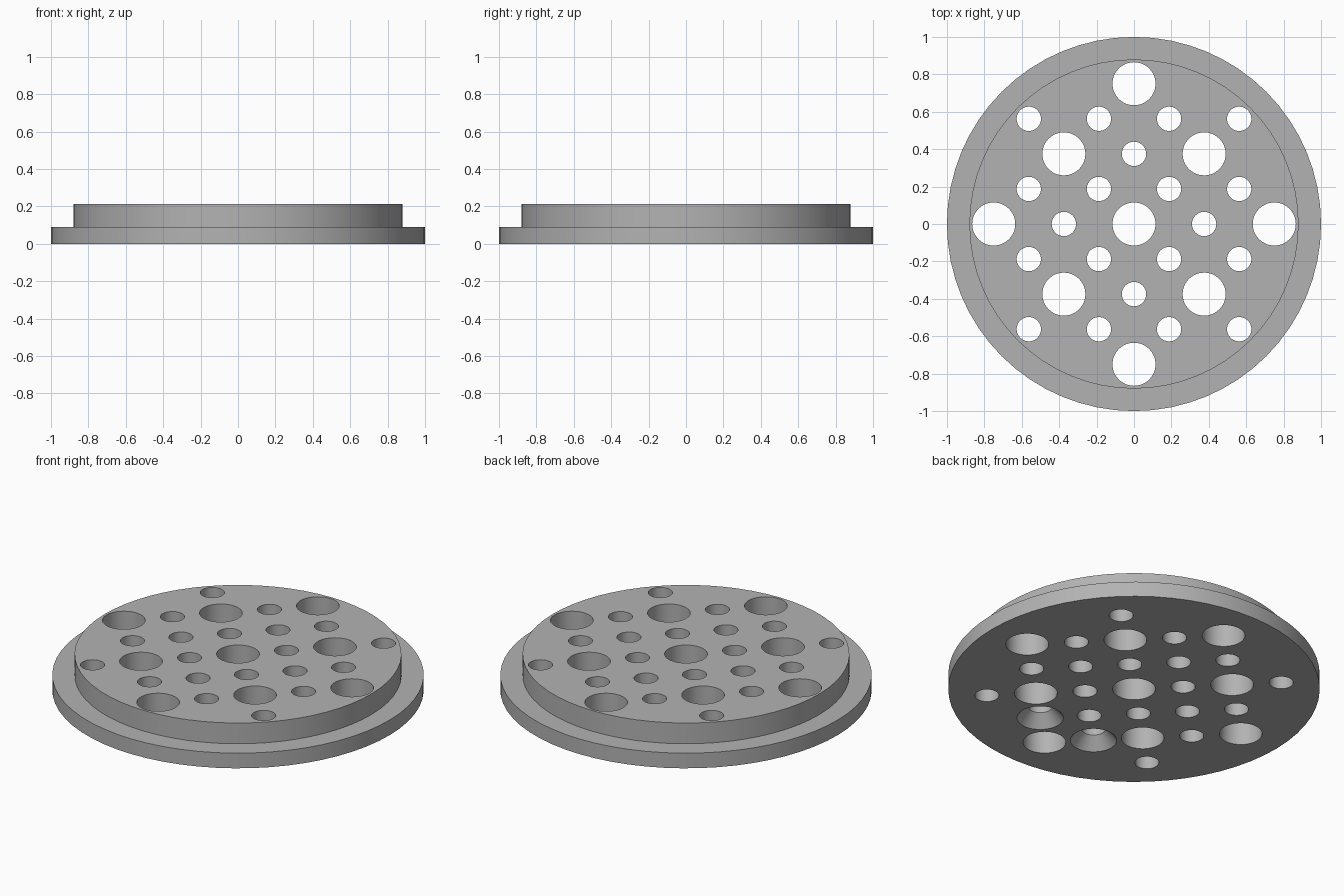
import bpy, bmesh, math

old = bpy.data.objects.get("Cube")
if old:
    bpy.data.objects.remove(old, do_unlink=True)

# Main sizes
BASE_H, TOP_H = 0.09, 0.213
RIM_R, PLUG_R = 1.0, 0.88
BIG_R, SMALL_R, SINK_R, SINK_H = 0.115, 0.065, 0.125, 0.07
PITCH = 0.1875

grey = bpy.data.materials.new("plain grey")
grey.use_nodes = True
colour = (0.45, 0.45, 0.45, 1)
grey.diffuse_color = colour
grey.node_tree.nodes["Principled BSDF"].inputs["Base Color"].default_value = colour


def add_turned(bm, profile, sides, x=0, y=0):
    """Closed solid turned from (radius, height) pairs, bottom to top."""
    rings = []
    for r, z in profile:
        angles = [2 * math.pi * i / sides for i in range(sides)]
        rings.append([bm.verts.new((x + r * math.cos(a), y + r * math.sin(a), z))
                      for a in angles])
    bm.faces.new(rings[0][::-1])
    bm.faces.new(rings[-1])
    for low, high in zip(rings, rings[1:]):
        for i in range(sides):
            j = (i + 1) % sides
            bm.faces.new((low[i], low[j], high[j], high[i]))


def finish(bm, name):
    mesh = bpy.data.meshes.new(name)
    bm.to_mesh(mesh)
    bm.free()
    mesh.materials.append(grey)
    obj = bpy.data.objects.new(name, mesh)
    bpy.context.collection.objects.link(obj)
    return obj


# Stepped disc: wide flange with a raised plug
bm = bmesh.new()
add_turned(bm, [(RIM_R, 0), (RIM_R, BASE_H), (PLUG_R, BASE_H), (PLUG_R, TOP_H)], 64)
disc = finish(bm, "perforated_disc")

# Hole cutters on a grid of half steps
bm = bmesh.new()
low, high = -0.02, TOP_H + 0.02
flare = SINK_R + 0.02 * (SINK_R - SMALL_R) / SINK_H
for i in range(-4, 5):
    for j in range(-4, 5):
        x, y = i * PITCH, j * PITCH
        odd = i % 2 and j % 2
        even = i % 2 == 0 and j % 2 == 0
        reach = abs(i) + abs(j)
        if odd and abs(i) == 1 and j == -3:
            # Two countersunk screw holes, opening at the underside
            add_turned(bm, [(flare, low), (SMALL_R, SINK_H), (SMALL_R, high)], 40, x, y)
        elif odd or (even and reach == 2):
            add_turned(bm, [(SMALL_R, low), (SMALL_R, high)], 40, x, y)
        elif even and reach in (0, 4):
            add_turned(bm, [(BIG_R, low), (BIG_R, high)], 48, x, y)
cutter = finish(bm, "hole_cutter")

# Drill the holes, then drop the helper
cut = disc.modifiers.new("holes", "BOOLEAN")
cut.operation = "DIFFERENCE"
cut.solver = "EXACT"
cut.object = cutter
bpy.context.view_layer.objects.active = disc
disc.select_set(True)
bpy.ops.object.modifier_apply(modifier=cut.name)
bpy.data.objects.remove(cutter, do_unlink=True)
bpy.ops.object.shade_smooth_by_angle(angle=math.radians(30))
